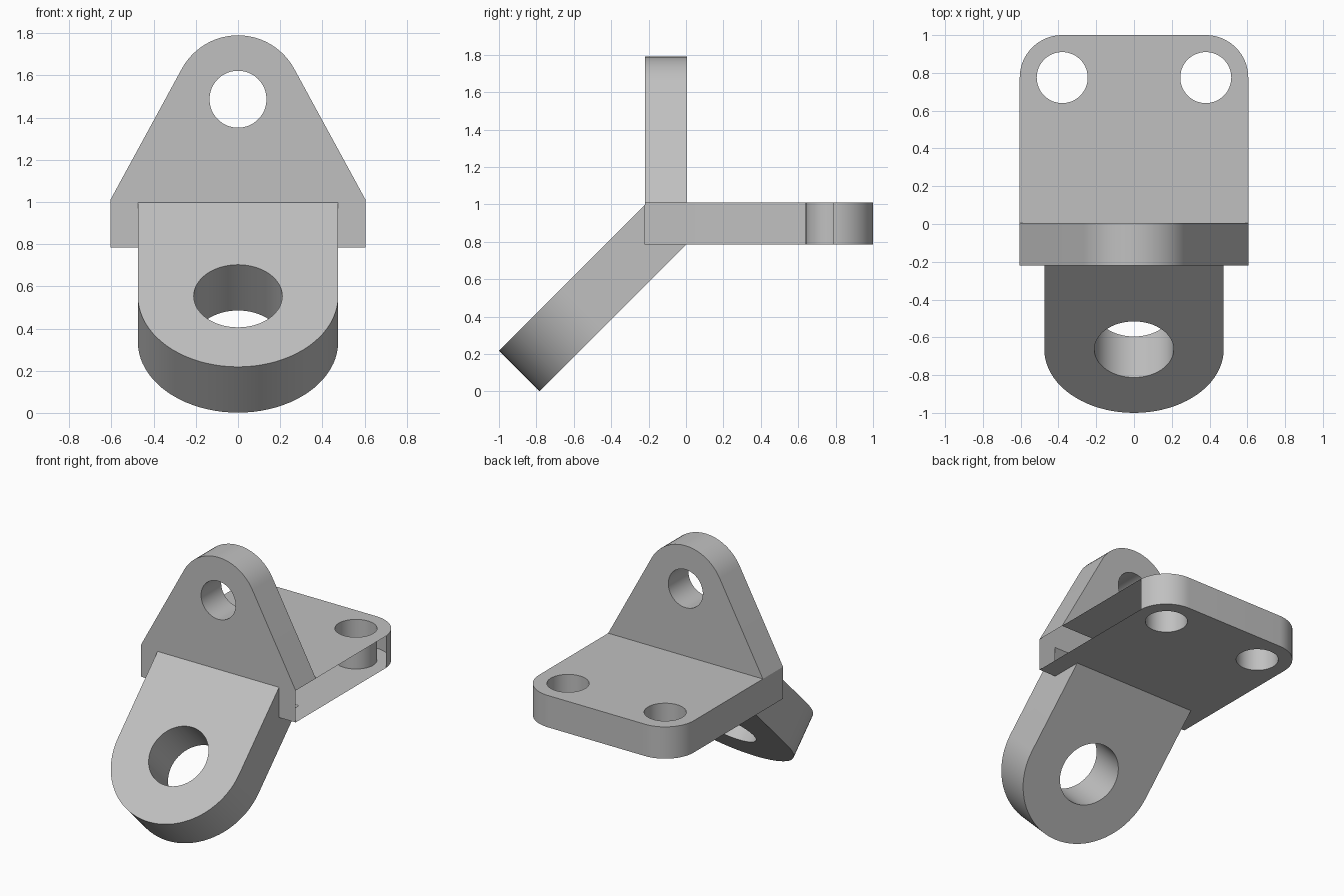
import bpy, bmesh, math
from mathutils import Matrix, Vector

cube = bpy.data.objects.get("Cube")
if cube:
    bpy.data.objects.remove(cube, do_unlink=True)

HALF_WIDTH, THICK = 0.605, 0.225
FRONT, UNDERSIDE = -0.22, 0.785
SHELF_TOP = UNDERSIDE + THICK
TONGUE_R, TONGUE_THICK = 0.475, 0.307

steel = bpy.data.materials.new("plain grey")
steel.use_nodes = True
steel.diffuse_color = (0.53, 0.53, 0.53, 1)
steel.node_tree.nodes["Principled BSDF"].inputs["Base Color"].default_value = steel.diffuse_color


def arc(cx, cy, r, start, end, steps=24):
    angles = [math.radians(start + (end - start) * i / steps) for i in range(steps + 1)]
    return [(cx + r * math.cos(a), cy + r * math.sin(a)) for a in angles]


def prism(name, outline, low, high, frame):
    """Extrude a counter-clockwise outline along local z and place it."""
    bm = bmesh.new()
    base = bm.faces.new([bm.verts.new((x, y, low)) for x, y in outline])
    extruded = bmesh.ops.extrude_face_region(bm, geom=[base], use_keep_orig=True)
    top = [v for v in extruded["geom"] if isinstance(v, bmesh.types.BMVert)]
    bmesh.ops.translate(bm, verts=top, vec=(0, 0, high - low))
    bmesh.ops.recalc_face_normals(bm, faces=bm.faces)
    bm.transform(frame)
    mesh = bpy.data.meshes.new(name)
    bm.to_mesh(mesh)
    bm.free()
    mesh.materials.append(steel)
    obj = bpy.data.objects.new(name, mesh)
    bpy.context.collection.objects.link(obj)
    return obj


def combine(target, other, operation):
    mod = target.modifiers.new(operation.lower(), "BOOLEAN")
    mod.operation, mod.solver, mod.object = operation, "EXACT", other
    bpy.context.view_layer.objects.active = target
    bpy.ops.object.modifier_apply(modifier=mod.name)
    bpy.data.objects.remove(other, do_unlink=True)


def drill(target, x, y, r, depth, frame):
    cutter = prism("hole_cutter", arc(x, y, r, 0, 360 * 63 / 64, 63), -0.05, depth + 0.05, frame)
    cutter.hide_render = True
    combine(target, cutter, "DIFFERENCE")


# Local frames of the three plates
shelf_frame = Matrix.Translation((0, 0, UNDERSIDE))
upright_frame = Matrix.Translation((0, FRONT + THICK, 0)) @ Matrix.Rotation(math.radians(90), 4, "X")
tongue_frame = Matrix.Translation((0, -0.447, 0.337)) @ Matrix.Rotation(math.radians(45), 4, "X")

# Horizontal shelf with rounded back corners
corner_x, corner_y = HALF_WIDTH - THICK, 1 - THICK
bracket = prism("bracket", [(-HALF_WIDTH, FRONT), (HALF_WIDTH, FRONT)]
                + arc(corner_x, corner_y, THICK, 0, 90)
                + arc(-corner_x, corner_y, THICK, 90, 180), 0, THICK, shelf_frame)

# Upright tapering to a round top
upright = prism("upright", [(-HALF_WIDTH, UNDERSIDE), (HALF_WIDTH, UNDERSIDE), (HALF_WIDTH, SHELF_TOP)]
                + arc(0, 1.487, 0.303, 28.3, 151.7) + [(-HALF_WIDTH, SHELF_TOP)], 0, THICK, upright_frame)

# Sloping tongue with a round end
tongue = prism("tongue", [(TONGUE_R, 0.678), (-TONGUE_R, 0.678)]
               + arc(0, 0, TONGUE_R, 180, 360, 40), 0, TONGUE_THICK, tongue_frame)

combine(bracket, upright, "UNION")
combine(bracket, tongue, "UNION")

# Bolt holes
for side in (-1, 1):
    drill(bracket, side * corner_x, corner_y, 0.135, THICK, shelf_frame)
drill(bracket, 0, 1.487, 0.135, THICK, upright_frame)
drill(bracket, 0, 0, 0.21, TONGUE_THICK, tongue_frame)

# Open left end of the hollow shelf
bm = bmesh.new()
bm.from_mesh(bracket.data)
open_end = [f for f in bm.faces
            if f.normal.x > 0.999 and f.calc_center_median().x > HALF_WIDTH - 0.002]
bmesh.ops.delete(bm, geom=open_end, context="FACES")
bm.to_mesh(bracket.data)
bm.free()

bpy.ops.object.select_all(action="DESELECT")
bracket.select_set(True)
bpy.context.view_layer.objects.active = bracket
bpy.ops.object.shade_smooth_by_angle(angle=math.radians(25))
